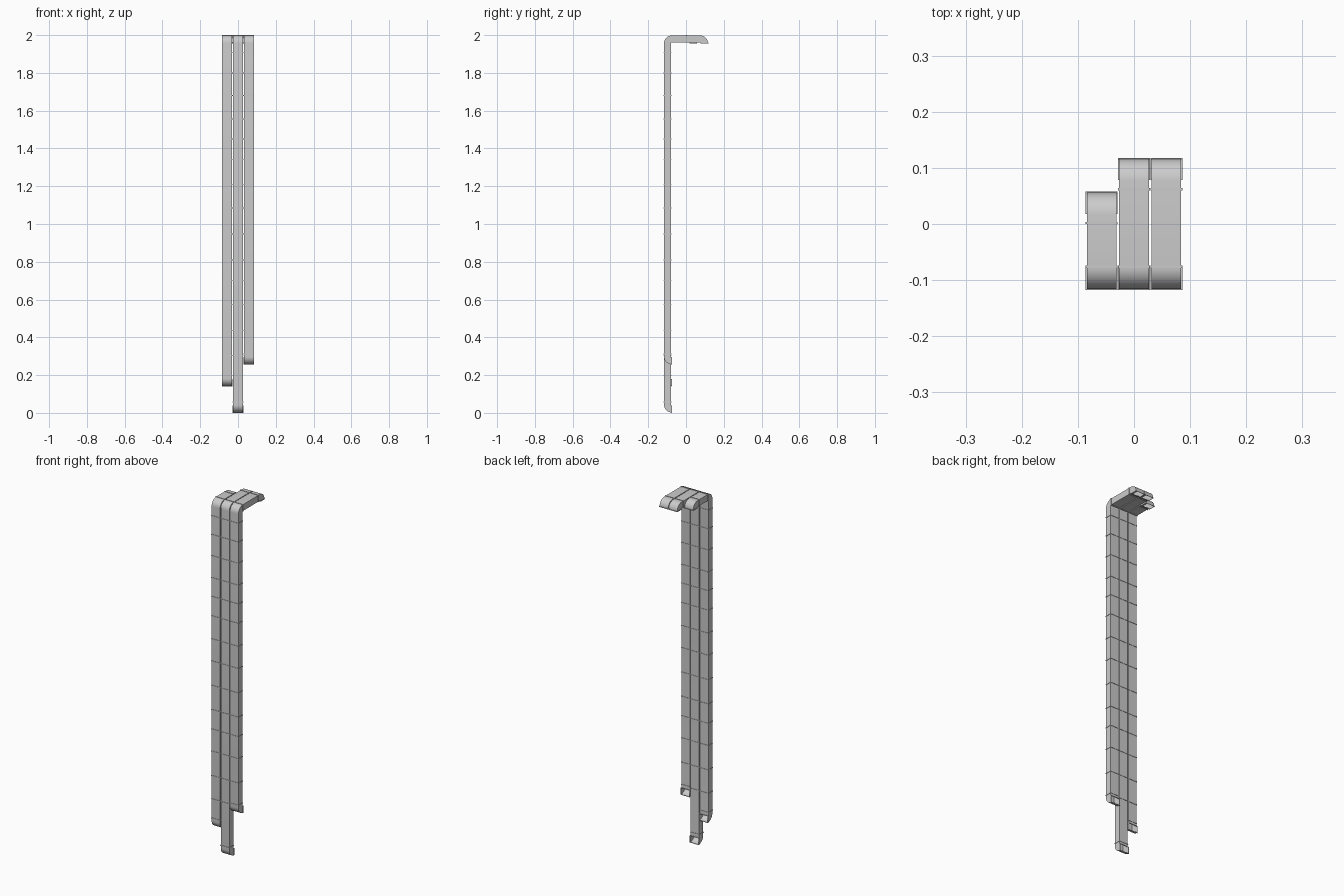
import bpy, bmesh
from math import sin, cos, radians

if "Cube" in bpy.data.objects:
    bpy.data.objects.remove(bpy.data.objects["Cube"])

HALF_W = 0.0265          # half width of a duct
R_OUT, R_IN = 0.040, 0.004   # bend radii
LIP, THICK = 0.002, 0.002    # flange projection and half thickness


def bend(cy, cz, a0, a1, steps=10):
    """Pairs of (outer, inner) points in the YZ plane around a bend."""
    pairs = []
    for k in range(steps + 1):
        a = radians(a0 + (a1 - a0) * k / steps)
        pairs.append(tuple((cy + r * cos(a), cz + r * sin(a)) for r in (R_OUT, R_IN)))
    return pairs


def add_sleeve(bm, x, sections):
    """Skin rectangular loops; each section is (outer, inner, half width)."""
    loops = [[bm.verts.new((x + s * w, p[0], p[1]))
              for s, p in ((-1, o), (1, o), (1, i), (-1, i))]
             for o, i, w in sections]
    for a, b in zip(loops, loops[1:]):
        for k in range(4):
            j = (k + 1) % 4
            bm.faces.new((a[k], a[j], b[j], b[k]))


def add_flange(bm, x, o, i):
    """Thin raised collar around the duct at the cut o-i."""
    d = R_OUT - R_IN
    uy, uz = (o[0] - i[0]) / d, (o[1] - i[1]) / d
    sections = []
    for t, e in ((-THICK, 0), (-THICK, LIP), (THICK, LIP), (THICK, 0)):
        oo = (o[0] + uy * e - uz * t, o[1] + uz * e + uy * t)
        ii = (i[0] - uy * e - uz * t, i[1] - uz * e + uy * t)
        sections.append((oo, ii, HALF_W + e))
    add_sleeve(bm, x, sections)


def finish(bm, name, smooth):
    bmesh.ops.recalc_face_normals(bm, faces=bm.faces[:])
    me = bpy.data.meshes.new(name)
    bm.to_mesh(me)
    bm.free()
    ob = bpy.data.objects.new(name, me)
    bpy.context.collection.objects.link(ob)
    if smooth:
        bpy.ops.object.select_all(action='DESELECT')
        ob.select_set(True)
        bpy.context.view_layer.objects.active = ob
        bpy.ops.object.shade_smooth_by_angle(angle=radians(30))


JOINTS = (1.906, 1.80, 1.68, 1.556, 1.45, 1.34, 1.21, 1.085,
          0.947, 0.81, 0.70, 0.575, 0.437, 0.305)
CY, CZ = -0.076, 1.958   # centre of the top elbow

# name, x, bottom height, tip depth
for name, x, zb, ye in (("left", -0.0575, 0.142, 0.056),
                        ("middle", 0.0, 0.002, 0.116),
                        ("right", 0.0575, 0.257, 0.116)):
    low = bend(CY, zb + R_OUT, 270, 180)
    top = bend(CY, CZ, 180, 90)
    tip = bend(ye - R_OUT, CZ, 90, 0)

    # open-ended duct: lower outlet, wall run, top elbow, arm, tip outlet
    bm = bmesh.new()
    add_sleeve(bm, x, [(o, i, HALF_W) for o, i in low + top + tip])
    finish(bm, name + "_duct", True)

    # flanges at outlets, elbows and wall joints
    bm = bmesh.new()
    for o, i in (low[0], top[-1], tip[-1]):
        add_flange(bm, x, o, i)
    bottom_joint = zb + 0.055
    for z in [bottom_joint] + [j for j in JOINTS if j > bottom_joint + 0.03]:
        add_flange(bm, x, (CY - R_OUT, z), (CY - R_IN, z))
    yj = ye - 0.054
    add_flange(bm, x, (yj, CZ + R_OUT), (yj, CZ + R_IN))
    finish(bm, name + "_flanges", False)
